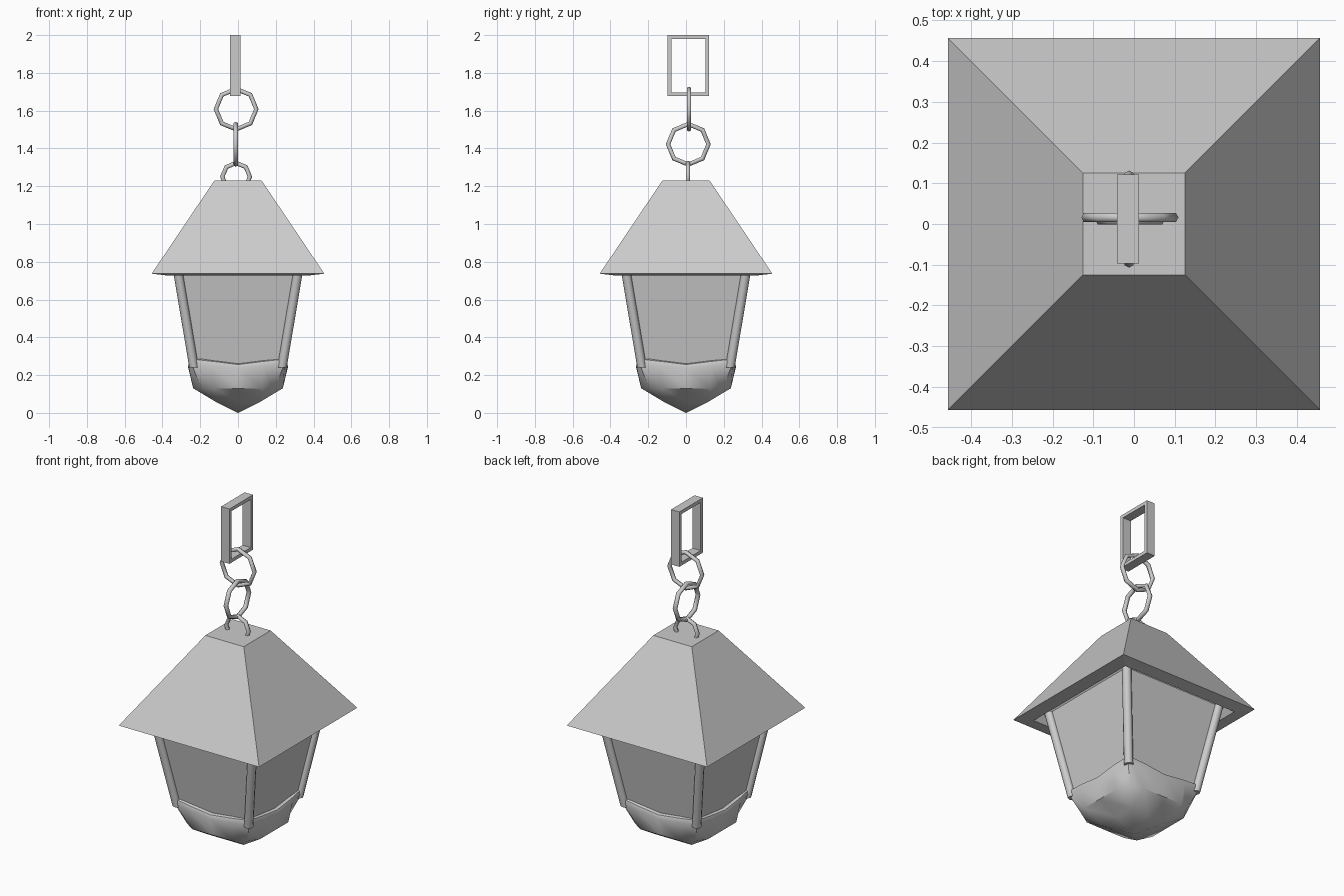
import bpy, bmesh, math
from mathutils import Vector

if "Cube" in bpy.data.objects:
    bpy.data.objects.remove(bpy.data.objects["Cube"])


def finish(name, bm, smooth=None):
    bmesh.ops.remove_doubles(bm, verts=bm.verts, dist=0.0005)
    bmesh.ops.recalc_face_normals(bm, faces=bm.faces)
    me = bpy.data.meshes.new(name)
    bm.to_mesh(me)
    bm.free()
    ob = bpy.data.objects.new(name, me)
    bpy.context.collection.objects.link(ob)
    if smooth:
        bpy.ops.object.select_all(action='DESELECT')
        bpy.context.view_layer.objects.active = ob
        ob.select_set(True)
        bpy.ops.object.shade_smooth_by_angle(angle=math.radians(smooth))
    return ob


def loft(name, rings, cap_first=False, cap_last=False, smooth=None):
    bm = bmesh.new()
    vs = [[bm.verts.new(p) for p in r] for r in rings]
    n = len(vs[0])
    for a, b in zip(vs, vs[1:]):
        for i in range(n):
            j = (i + 1) % n
            bm.faces.new((a[i], a[j], b[j], b[i]))
    if cap_first:
        bm.faces.new(vs[0])
    if cap_last:
        bm.faces.new(vs[-1])
    return finish(name, bm, smooth)


def square(h, z):
    return [(-h, -h, z), (h, -h, z), (h, h, z), (-h, h, z)]


# Hollow sloping roof with a flat rim underneath
loft("roof", [square(.08, 1.18), square(.38, .728), square(.457, .737),
              square(.125, 1.23)], True, True)

# Glass panes
loft("glass", [square(.233, .24), square(.32, .77)])

# Rounded corner posts
for sx in (-1, 1):
    for sy in (-1, 1):
        rings = []
        for h, z in ((.233, .24), (.322, .77)):
            rings.append([(sx * h + .025 * math.cos(a * math.pi / 4),
                           sy * h + .025 * math.sin(a * math.pi / 4), z)
                          for a in range(8)])
        loft("corner_post", rings, True, True, smooth=60)


# Bowl under the glass: each side has a corner and three points
def bowl_ring(corner, w, half, zs):
    pts = []
    for k in range(4):
        c, s = round(math.cos(k * math.pi / 2)), round(math.sin(k * math.pi / 2))
        for (x, y), z in zip(((-corner, -corner), (-w, -half), (0, -half), (w, -half)),
                             (zs[0], zs[1], zs[2], zs[1])):
            pts.append((x * c - y * s, x * s + y * c, z))
    return pts


loft("bottom_bowl", [
    bowl_ring(.228, .13, .228, (.295, .28, .262)),
    bowl_ring(.246, .13, .255, (.285, .272, .256)),
    bowl_ring(.248, .13, .264, (.265, .25, .24)),
    bowl_ring(.195, .13, .237, (.13, .13, .13)),
    bowl_ring(.12, .12, .12, (.06, .06, .06)),
    bowl_ring(0, 0, 0, (0, 0, 0))], smooth=40)


# Eight-sided chain links
def link(name, center, radius, across_x):
    rings = []
    for i in range(9):
        a = i * math.pi / 4
        d = Vector((math.cos(a), 0, math.sin(a))) if across_x else \
            Vector((0, math.cos(a), math.sin(a)))
        side = Vector((0, 1, 0)) if across_x else Vector((1, 0, 0))
        rings.append([Vector(center) + d * (radius + .012 * math.cos(t * math.pi / 3))
                      + side * .013 * math.sin(t * math.pi / 3) for t in range(6)])
    loft(name, rings, smooth=65)


link("roof_loop", (-.01, .01, 1.25), .073, True)
link("lower_link", (-.012, .012, 1.422), .107, False)
link("upper_link", (-.01, .016, 1.608), .107, True)


# Rectangular hanging bracket
def frame(x, m):
    y0, y1, z0, z1 = -.097 + m, .122 - m, 1.677 + m, 2.0 - m
    return [(x, y0, z0), (x, y1, z0), (x, y1, z1), (x, y0, z1)]


loft("hanging_bracket", [frame(-.042, 0), frame(.012, 0), frame(.012, .02),
                         frame(-.042, .02), frame(-.042, 0)])
